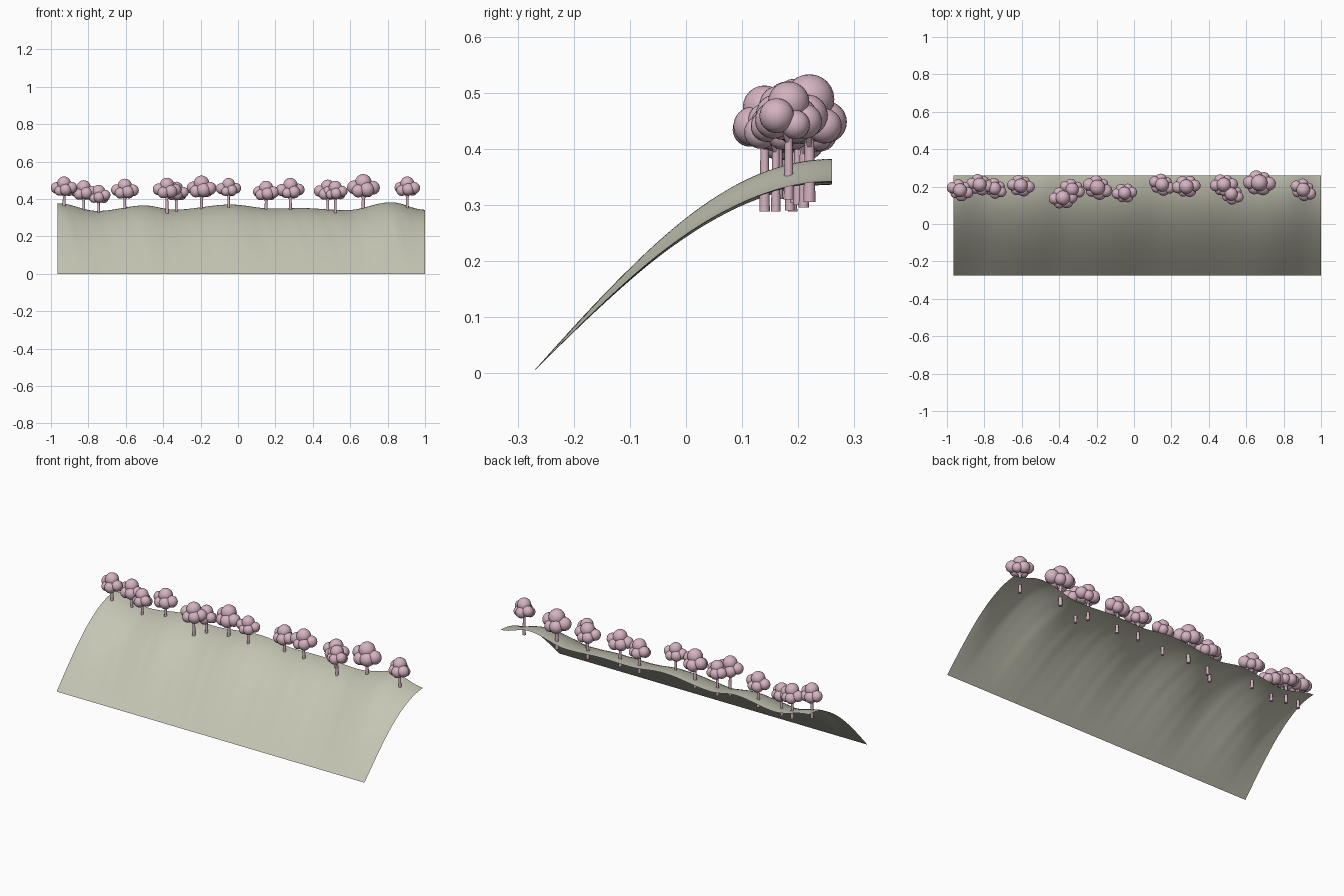
import bpy
import bmesh
import math
import random
from mathutils import Matrix, Vector

cube = bpy.data.objects.get("Cube")
if cube:
    bpy.data.objects.remove(cube)
random.seed(4)


def material(name, colour):
    mat = bpy.data.materials.new(name)
    mat.use_nodes = True
    mat.diffuse_color = (*colour, 1)
    mat.node_tree.nodes["Principled BSDF"].inputs["Base Color"].default_value = (*colour, 1)
    return mat


grass = material("pale sage", (0.56, 0.56, 0.46))
blossom = material("blossom pink", (0.66, 0.45, 0.53))


def finish(bm, name, mat):
    for face in bm.faces:
        face.smooth = True
    mesh = bpy.data.meshes.new(name)
    bm.to_mesh(mesh)
    bm.free()
    mesh.materials.append(mat)
    obj = bpy.data.objects.new(name, mesh)
    bpy.context.collection.objects.link(obj)
    return obj


# Crest height along the hill
CREST = [(-0.965, 0.377), (-0.75, 0.336), (-0.5, 0.365), (-0.34, 0.343),
         (-0.04, 0.37), (0.18, 0.349), (0.34, 0.351), (0.58, 0.34),
         (0.82, 0.382), (1.0, 0.342)]
LEFT, RIGHT, FRONT, BACK = -0.965, 1.0, -0.275, 0.26


def ground(x, y):
    crest = CREST[-1][1]
    for (x0, z0), (x1, z1) in zip(CREST, CREST[1:]):
        if x <= x1:
            f = (1 - math.cos(math.pi * (x - x0) / (x1 - x0))) / 2
            crest = z0 + (z1 - z0) * f
            break
    t = (y - FRONT) / (BACK - FRONT)
    # Faint slanted furrows on the slope
    u = x + 0.25 * y
    furrow = (math.sin(u * 47) + math.sin(u * 83 + 1) * 0.6) * 0.0007 * math.sin(math.pi * t)
    return crest * math.sin(t * math.pi / 2) + furrow


# Open curved hillside sheet
bm = bmesh.new()
NX, NY = 160, 32
rows = []
for j in range(NY + 1):
    y = FRONT + (BACK - FRONT) * j / NY
    xs = [LEFT + (RIGHT - LEFT) * i / NX for i in range(NX + 1)]
    rows.append([bm.verts.new((x, y, ground(x, y))) for x in xs])
for a, b in zip(rows, rows[1:]):
    for i in range(NX):
        bm.faces.new((a[i], a[i + 1], b[i + 1], b[i]))
finish(bm, "hillside", grass)

# Leaf clumps: offset from the crown centre and radius
CLUMPS = [((0, 0, 0.024), 0.037), ((-0.042, 0.008, 0), 0.031),
          ((0.042, -0.006, 0.002), 0.030), ((0.012, -0.026, -0.01), 0.031),
          ((-0.014, 0.024, -0.008), 0.033), ((0.024, 0.02, -0.014), 0.029),
          ((-0.022, -0.02, -0.016), 0.026)]


def rod(bm, start, end, r1, r2):
    start, end = Vector(start), Vector(end)
    axis = end - start
    turn = axis.to_track_quat("Z", "Y").to_matrix().to_4x4()
    bmesh.ops.create_cone(bm, cap_ends=True, segments=10, radius1=r1, radius2=r2,
                          depth=axis.length,
                          matrix=Matrix.Translation((start + end) / 2) @ turn)


def tree(number, x, y, top, size):
    mid = top - 0.061 * size
    angle = random.choice((0, math.pi)) + random.uniform(-0.4, 0.4)
    spin = Matrix.Rotation(angle, 3, "Z")
    centre = Vector((x, y, mid))
    # Rounded crown
    bm = bmesh.new()
    for offset, radius in CLUMPS:
        place = centre + spin @ (Vector(offset) * size)
        bmesh.ops.create_uvsphere(bm, u_segments=20, v_segments=12, radius=radius * size,
                                  matrix=Matrix.Translation(place))
    finish(bm, f"tree_crown_{number}", blossom)
    # Trunk reaching below the sheet, with two side branches
    bm = bmesh.new()
    base = max(0.288, ground(x, y) - 0.045)
    rod(bm, (x, y, base), centre, 0.009 * size, 0.006 * size)
    fork = Vector((x, y, mid - 0.048 * size))
    for offset, radius in CLUMPS[1:3]:
        rod(bm, fork, centre + spin @ (Vector(offset) * size), 0.005 * size, 0.003 * size)
    trunk = finish(bm, f"tree_trunk_{number}", blossom)
    bpy.ops.object.select_all(action="DESELECT")
    trunk.select_set(True)
    bpy.context.view_layer.objects.active = trunk
    bpy.ops.object.shade_smooth_by_angle(angle=math.radians(40))


# Row of trees along the crest: x, y, top, size
TREES = [(-0.93, 0.18, 0.52, 1), (-0.825, 0.21, 0.50, 1), (-0.745, 0.19, 0.475, 0.93),
         (-0.605, 0.205, 0.508, 1.02), (-0.38, 0.14, 0.513, 1.05),
         (-0.33, 0.185, 0.492, 0.95), (-0.195, 0.195, 0.525, 1.12),
         (-0.05, 0.165, 0.512, 0.93), (0.15, 0.21, 0.497, 1), (0.28, 0.2, 0.512, 1.05),
         (0.48, 0.21, 0.503, 1.03), (0.52, 0.16, 0.497, 0.95),
         (0.67, 0.22, 0.533, 1.2), (0.905, 0.183, 0.52, 1)]
for number, values in enumerate(TREES, 1):
    tree(number, *values)
